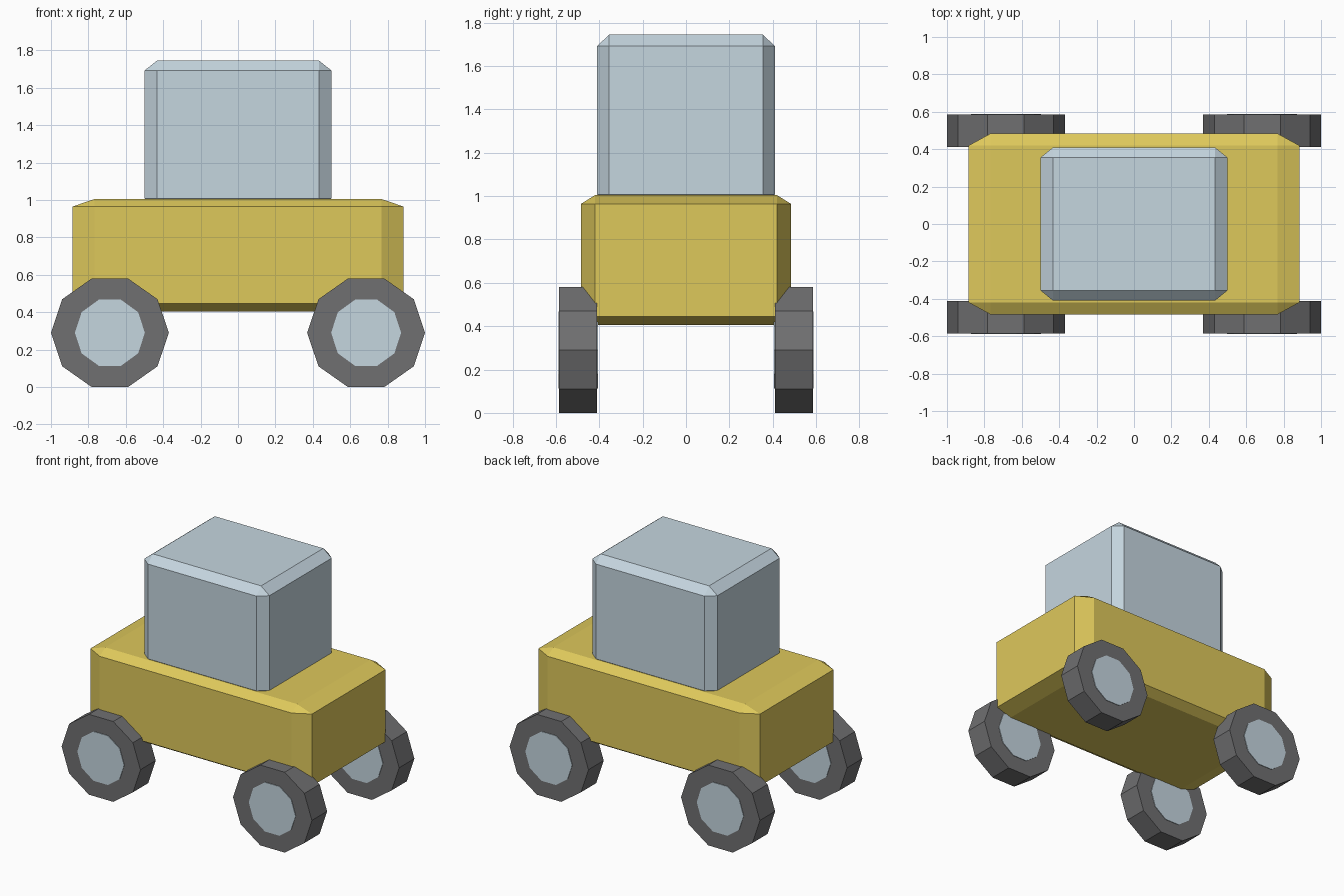
import bpy
import math

default_cube = bpy.data.objects.get("Cube")
if default_cube:
    bpy.data.objects.remove(default_cube, do_unlink=True)


def make_material(name, color):
    mat = bpy.data.materials.new(name)
    mat.use_nodes = True
    mat.diffuse_color = (*color, 1)
    mat.node_tree.nodes["Principled BSDF"].inputs["Base Color"].default_value = (*color, 1)
    return mat


yellow = make_material("yellow", (0.73, 0.58, 0.105))
pale_blue = make_material("pale_blue", (0.56, 0.67, 0.74))
dark_grey = make_material("dark_grey", (0.16, 0.16, 0.165))


def chamfered_block(name, center, half_size, mat):
    """Cube chamfered before scaling, so the chamfers stretch with the block."""
    bpy.ops.mesh.primitive_cube_add(size=2, location=center)
    obj = bpy.context.object
    obj.name = name
    obj.scale = half_size
    bevel = obj.modifiers.new("chamfer", "BEVEL")
    bevel.width = 0.134
    bevel.segments = 1
    obj.data.materials.append(mat)
    return obj


def disc(name, center, radius_x, radius_z, width, mat):
    """Ten-sided cylinder with its axle along y and corners pointing to +x and -x."""
    bpy.ops.mesh.primitive_cylinder_add(vertices=10, radius=1, depth=width, location=center)
    obj = bpy.context.object
    obj.name = name
    # Put a corner on the local x axis, then lay the cylinder down
    corner = obj.data.vertices[0].co
    turn = -math.atan2(corner.y, corner.x)
    for v in obj.data.vertices:
        x, y = v.co.x, v.co.y
        v.co.x = x * math.cos(turn) - y * math.sin(turn)
        v.co.y = x * math.sin(turn) + y * math.cos(turn)
    obj.scale = (radius_x, radius_z, 1)
    obj.rotation_euler.x = math.pi / 2
    obj.data.materials.append(mat)
    return obj


# Body and cabin
chamfered_block("body", (0, 0, 0.705), (0.885, 0.484, 0.3), yellow)
chamfered_block("cabin", (0, 0, 1.35), (0.5, 0.41, 0.395), pale_blue)

# Four wheels, each with a hub showing on both faces
for end, y in (("front", -0.498), ("back", 0.498)):
    for side, x in (("right", -0.685), ("left", 0.685)):
        center = (x, y, 0.29)
        disc(f"{end}_{side}_tire", center, 0.315, 0.305, 0.174, dark_grey)
        disc(f"{end}_{side}_hub", center, 0.187, 0.187, 0.182, pale_blue)
